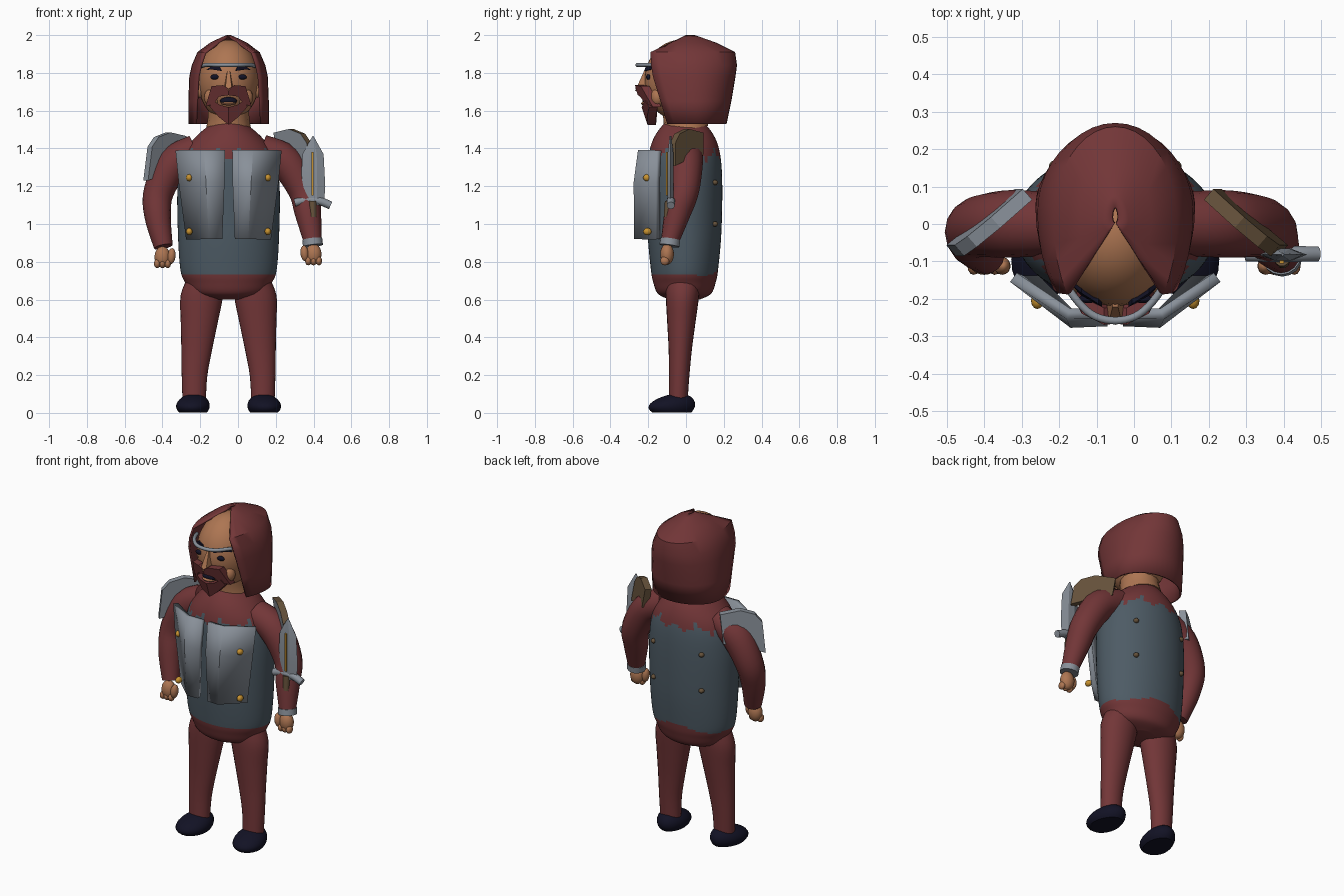
import bpy, bmesh, math
from mathutils import Vector, Matrix

if "Cube" in bpy.data.objects:
    bpy.data.objects.remove(bpy.data.objects["Cube"])

CX = -0.05  # body centre line


def material(name, rgb):
    m = bpy.data.materials.new(name)
    m.diffuse_color = (*rgb, 1)
    m.use_nodes = True
    m.node_tree.nodes["Principled BSDF"].inputs["Base Color"].default_value = m.diffuse_color
    return m


RED = material("maroon cloth", (0.17, 0.037, 0.039))
SKIN = material("skin", (0.42, 0.18, 0.085))
STEEL = material("light steel", (0.25, 0.28, 0.32))
DARK = material("dark mail", (0.075, 0.105, 0.13))
NAVY = material("navy black", (0.006, 0.006, 0.018))
BROWN = material("brown leather", (0.13, 0.083, 0.043))
GOLD = material("gold", (0.58, 0.29, 0.03))


def finish(name, bm, *mats, angle=40):
    bmesh.ops.recalc_face_normals(bm, faces=bm.faces)
    me = bpy.data.meshes.new(name)
    bm.to_mesh(me)
    bm.free()
    for m in mats:
        me.materials.append(m)
    me.shade_smooth()
    me.set_sharp_from_angle(angle=math.radians(angle))
    ob = bpy.data.objects.new(name, me)
    bpy.context.collection.objects.link(ob)
    return ob


def loft(rows, closed=True, caps=True):
    bm = bmesh.new()
    vs = [[bm.verts.new(p) for p in r] for r in rows]
    n = len(rows[0])
    for a, b in zip(vs, vs[1:]):
        for i in range(n if closed else n - 1):
            j = (i + 1) % n
            bm.faces.new((a[i], a[j], b[j], b[i]))
    if caps:
        bm.faces.new(vs[0])
        bm.faces.new(vs[-1])
    return bm


def spline(keys, steps):
    """Catmull-Rom samples through tuples of numbers."""
    out = []
    for i in range(len(keys) - 1):
        k = [keys[max(0, min(len(keys) - 1, i + d))] for d in (-1, 0, 1, 2)]
        for s in range(steps):
            t = s / steps
            out.append(tuple(0.5 * (2 * b + (c - a) * t + (2*a - 5*b + 4*c - d) * t*t
                                    + (3*b - a - 3*c + d) * t**3) for a, b, c, d in zip(*k)))
    return out + [keys[-1]]


def tube(name, keys, mat, steps=5, seg=16):
    """Round limb through (x, y, z, radius) points."""
    pts = spline(keys, steps)
    rows = []
    for i, p in enumerate(pts):
        c = Vector(p[:3])
        d = Vector(pts[min(i + 1, len(pts) - 1)][:3]) - Vector(pts[max(i - 1, 0)][:3])
        d.normalize()
        u = d.cross(Vector((0, 1, 0.01))).normalized()
        v = d.cross(u)
        rows.append([c + p[3] * (u * math.cos(a) + v * math.sin(a))
                     for a in (2 * math.pi * k / seg for k in range(seg))])
    return finish(name, loft(rows), mat)


def ball(name, loc, size, mat, rot=(0, 0, 0), seg=20):
    bm = bmesh.new()
    bmesh.ops.create_uvsphere(bm, u_segments=seg, v_segments=seg * 2 // 3, radius=1)
    ob = finish(name, bm, mat, angle=60)
    ob.location, ob.scale, ob.rotation_euler = loc, size, rot
    return ob


def prism(name, pts, place, *mats):
    """Polygon extruded between place(p, 0) and place(p, 1)."""
    bm = loft([[place(p, d) for p in pts] for d in (0, 1)])
    bm.faces.ensure_lookup_table()
    if len(mats) > 1:
        bm.faces[-2].material_index = 1
    return finish(name, bm, *mats, angle=25)


# torso: cloth at hips and shoulders, ragged mail shirt between
SEG = 64
rings = spline([(0.60, .08, .08), (0.63, .19, .14), (0.69, .23, .165), (0.76, .255, .178),
                (0.95, .268, .195), (1.2, .27, .2), (1.36, .245, .19), (1.46, .175, .16),
                (1.54, .08, .1), (1.56, .05, .06)], 8)
bm = loft([[(CX + rx * math.cos(a), -.008 + ry * math.sin(a), z)
            for a in (2 * math.pi * k / SEG for k in range(SEG))] for z, rx, ry in rings])
for f in bm.faces:
    c = f.calc_center_median()
    a = math.atan2(c.y, c.x - CX)
    low = .735 + .03 * max(0, math.sin(a)) * math.cos(2 * a + math.pi)
    high = 1.365 + .022 * math.sin(9 * a) + .015 * math.sin(23 * a)
    f.material_index = 1 if low < c.z < high else 0
finish("torso", bm, RED, DARK, angle=60)
tube("neck", [(CX, .0, 1.5, .12), (CX, -.01, 1.56, .11), (CX, -.02, 1.64, .11)], SKIN)

# legs and shoes
for s, side in ((-1, "left"), (1, "right")):
    leg = spline([(.72, .125, .09, .09), (.62, .142, .112, .088), (.48, .155, .098, .075),
                  (.34, .168, .082, .062), (.2, .18, .068, .054), (.07, .182, .062, .05)], 4)
    finish(side + "_leg", loft([[(CX + s * o + rx * math.cos(a), -.015 - .04 * (.72 - z) + ry * math.sin(a), z)
                                for a in (2 * math.pi * k / 24 for k in range(24))]
                               for z, o, rx, ry in leg]), RED)
    bm = bmesh.new()
    bmesh.ops.create_uvsphere(bm, u_segments=24, v_segments=16, radius=1)
    for v in bm.verts:
        v.co = Vector((v.co.x * (.088 - .008 * v.co.y), v.co.y * .125,
                       (.035 + v.co.z * .062) * (1 + .22 * v.co.y)))
        v.co.z = max(0, v.co.z)
    bm.transform(Matrix.Translation((CX + s * .187, -.075, .002)) @ Matrix.Rotation(s * .15, 4, 'Z'))
    finish(side + "_shoe", bm, NAVY)

# arms and hands
tube("left_arm", [(-.22, 0, 1.39, .085), (-.34, 0, 1.32, .09), (-.42, -.01, 1.17, .08),
                  (-.425, -.045, 1.04, .07), (-.395, -.085, .88, .05)], RED)
tube("right_arm", [(.12, 0, 1.39, .085), (.25, 0, 1.33, .09), (.345, -.01, 1.18, .08),
                   (.37, -.045, 1.06, .07), (.395, -.085, .91, .048)], RED)
for x, z, s, side in ((-.40, .825, 1, "left"), (.4, .84, -1, "right")):
    ball(side + "_hand", (x, -.1, z), (.042, .036, .056), SKIN)
    ball(side + "_thumb", (x + s * .048, -.112, z + .005), (.022, .024, .042), SKIN, (0, s * .1, 0), 14)
    for k in range(3):
        ball(side + "_finger", (x - .028 + .028 * k, -.112, z - .035), (.017, .024, .024), SKIN, seg=12)
tube("wrist_band", [(.393, -.083, .92, .053), (.397, -.088, .885, .053)], STEEL, steps=2)

# head and face
ball("head", (CX, -.03, 1.76), (.162, .19, .215), SKIN, seg=32)
prism("nose", [(-.012, 1.81), (.012, 1.81), (.028, 1.725), (0, 1.705), (-.028, 1.725)],
      lambda p, d: (CX + p[0] * (1 - .4 * (1 - d)), -.18 if d else -.222 - .045 * (1.81 - p[1]) / .1, p[1]), SKIN)


def face_y(x, z, out=0.0):
    q = 1 - (x / .162) ** 2 - ((z - 1.76) / .215) ** 2
    return -.03 - .19 * math.sqrt(max(q, 0)) - out


for s, side in ((-1, "left"), (1, "right")):
    ball(side + "_eye", (CX + s * .072, face_y(.072, 1.778), 1.778), (.025, .012, .014), NAVY)
    prism(side + "_brow", [(s * .035, 1.81), (s * .045, 1.832), (s * .09, 1.836), (s * .118, 1.815), (s * .09, 1.818)],
          lambda p, d: (CX + p[0], face_y(p[0], p[1], .012) + .03 * d, p[1]), NAVY)
    ball(side + "_ear", (CX + s * .152, -.06, 1.71), (.02, .03, .042), SKIN, seg=14)
    ball(side + "_cheek", (CX + s * .085, -.15, 1.67), (.045, .04, .05), SKIN, seg=16)

# moustache, beard and mouth
hair = lambda p, d: (CX + p[0], -.268 + .33 * (1.72 - p[1]) + 4 * p[0] ** 2 + .045 * d, p[1])
for s, side in ((-1, "left"), (1, "right")):
    prism(side + "_moustache", [(s * x, z) for x, z in ((0, 1.715), (.03, 1.735), (.09, 1.73), (.105, 1.68),
                                (.122, 1.62), (.075, 1.64), (.05, 1.675), (0, 1.682))], hair, RED)
    prism(side + "_beard", [(s * x, z) for x, z in ((0, 1.618), (.045, 1.63), (.085, 1.655), (.1, 1.62),
                            (.05, 1.565), (0, 1.525))], hair, RED)
ball("mouth", (CX, -.205, 1.652), (.045, .025, .02), NAVY)
ball("lower_lip", (CX, -.213, 1.638), (.04, .026, .01), SKIN)

# headband
tube("headband", [(CX + x, y, 1.842 - .012 * (abs(x) > .14), .0105) for x, y in
                  ((-.158, -.10), (-.12, -.18), (-.065, -.24), (0, -.258), (.065, -.24), (.12, -.18), (.158, -.10))],
     STEEL, seg=10)

# hood: rows of (height, half width, back, middle, front edge x, front edge y)
rows = []
for z, w, back, mid, fx, fy in ((1.53, .213, .215, .05, .178, -.10), (1.65, .213, .24, .04, .172, -.135),
                                (1.78, .208, .262, .03, .165, -.175), (1.84, .195, .27, .02, .152, -.185),
                                (1.91, .165, .26, .01, .128, -.188), (1.96, .098, .16, .01, .058, -.085),
                                (1.99, .035, .075, .01, .015, -.02), (2.0, .01, .045, .02, .003, .0)):
    amax = math.pi - math.asin(fx / w)
    row = []
    for k in range(29):
        a = amax * (k / 14 - 1)
        ca = math.cos(a)
        y = mid + ((back - mid) * ca if ca > 0 else (fy - mid) * ca / math.cos(amax))
        row.append((CX + w * math.sin(a), y, z))
    rows.append(row)
hood = finish("hood", loft(rows, closed=False, caps=False), RED, angle=35)
mod = hood.modifiers.new("cloth thickness", 'SOLIDIFY')
mod.thickness, mod.offset = .012, -1

# folded chest plates with rivets
for s, side in ((-1, "left"), (1, "right")):
    bm = loft([[(CX + s * o, -.135 - b * .3, z), (CX + s * f, -.215 - b, z), (CX + s * i, -.215 - b * .9, z)]
               for z, o, f, i, b in ((1.39, .272, .125, .02, .025), (1.22, .255, .115, .022, .048),
                                     (.92, .215, .1, .034, .045))], closed=False, caps=False)
    plate = finish(side + "_chest_plate", bm, STEEL, angle=10)
    mod = plate.modifiers.new("plate thickness", 'SOLIDIFY')
    mod.thickness, mod.offset = .03, 0
    for z in (1.245, .96):
        ball(side + "_front_rivet", (CX + s * .208, -.205, z), (.017, .022, .019), GOLD, seg=12)
    for z in (1.22, 1.0):
        ball(side + "_back_rivet", (CX + s * .162, .152, z), (.016, .018, .014), BROWN, seg=10)

# shoulder guards, facing out and back
guard = ((0, 1.23), (0, 1.41), (.16, 1.46), (.5, 1.485), (1, 1.465), (1, 1.29), (.55, 1.27))
for s, side, ax, bx, lift, mats in ((-1, "left", .445, .27, 0, (STEEL,)),
                                    (1, "right", .355, .185, .018, (BROWN, STEEL))):
    def place(p, d, s=s, ax=ax, bx=bx, lift=lift):
        off = Vector((s * .66, .75)) * (.038 * d)
        z = p[1] + lift + (.06 if s > 0 and p[1] < 1.3 else 0)
        lean = .025 * (1.48 - p[1]) / .2
        x0 = s * (ax + (bx - ax) * p[0] + lean)
        return (x0 + off.x, -.085 + .15 * p[0] + off.y, z)
    bm = loft([[place(p, d) for p in guard] for d in (0, 1)])
    bm.faces.ensure_lookup_table()
    if s > 0:
        bm.faces[-2].material_index = 1  # steel lining
    finish(side + "_shoulder_guard", bm, *mats, angle=20)

# short sword on the right arm
rows = []
for z, w, t in ((1.1, .058, .016), (1.2, .065, .016), (1.37, .056, .016), (1.465, .003, .004)):
    rows.append([(.397 + x * w, -.082 + y * t, z) for x, y in
                 ((-1, 0), (-.35, -1), (.35, -1), (1, 0), (.35, 1), (-.35, 1))])
finish("sword_blade", loft(rows), STEEL, angle=15)
prism("gold_inlay", [(.389, 1.15), (.389, 1.38), (.401, 1.38), (.401, 1.15)],
      lambda p, d: (p[0], -.106 + .009 * d, p[1]), GOLD)
tube("sword_guard", [(.3, -.08, 1.112, .021), (.36, -.08, 1.125, .022), (.43, -.08, 1.122, .022),
                     (.49, -.08, 1.098, .021)], STEEL, seg=10)
tube("sword_grip", [(.395, -.092, 1.12, .021), (.397, -.1, 1.035, .019)], BROWN, steps=2, seg=10)
